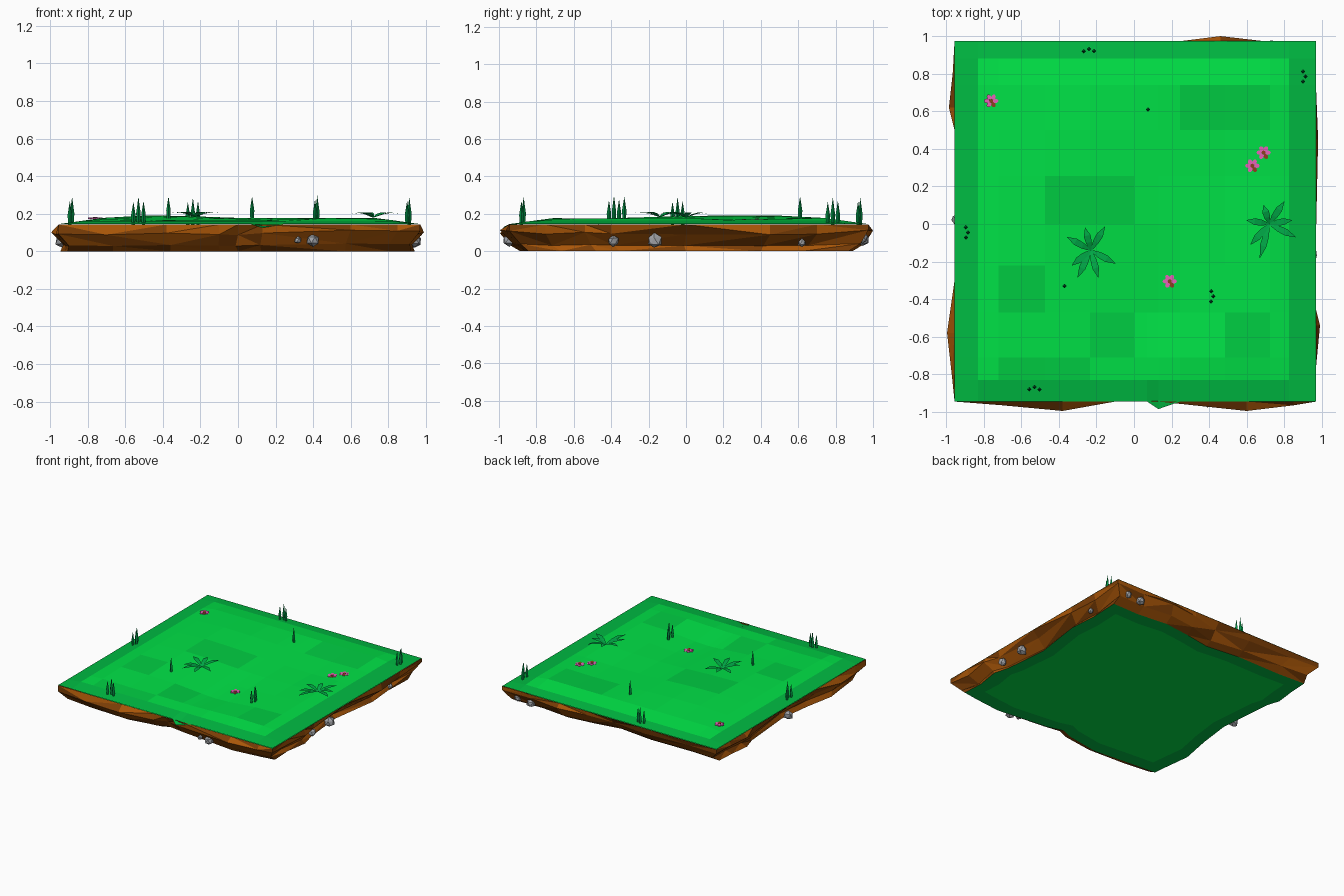
import bpy, bmesh, math, random
from mathutils import Vector, Matrix

random.seed(4)
cube = bpy.data.objects.get("Cube")
if cube:
    bpy.data.objects.remove(cube, do_unlink=True)


def material(name, hexcode):
    def linear(c):
        c /= 255
        return c / 12.92 if c <= 0.04045 else ((c + 0.055) / 1.055) ** 2.4
    colour = [linear(v) for v in bytes.fromhex(hexcode)] + [1]
    mat = bpy.data.materials.new(name)
    mat.use_nodes = True
    mat.diffuse_color = colour
    shader = mat.node_tree.nodes["Principled BSDF"]
    shader.inputs["Base Color"].default_value = colour
    shader.inputs["Roughness"].default_value = 0.9
    return mat


MEADOW = material("meadow green", "00e146")
PATCH = material("patch green", "00cd42")
BORDER = material("border green", "00bb42")
BLADE = material("blade green", "009244")
FERN = material("fern green", "00a846")
SOIL = material("soil brown", "a95608")
DARK_SOIL = material("dark soil brown", "7c3e06")
STONE = material("stone grey", "a2a4a8")
PINK = material("petal pink", "ea62bc")
POLLEN = material("flower centre brown", "8c4020")


def finish(name, bm, mats, location=(0, 0, 0)):
    mesh = bpy.data.meshes.new(name)
    bm.to_mesh(mesh)
    bm.free()
    for mat in mats:
        mesh.materials.append(mat)
    obj = bpy.data.objects.new(name, mesh)
    obj.location = location
    bpy.context.collection.objects.link(obj)
    return obj


# Extents of the grass rim
LEFT, RIGHT, FRONT, BACK = -0.955, 0.97, -0.945, 0.975
RIM = 0.145


def ground(x, y):
    """Height of the meadow: sloping border, soft hills and two hollows."""
    edge = max(0, min(x - LEFT, RIGHT - x, y - FRONT, BACK - y))
    hollow = 0.033 * math.exp(-((x - 0.15) ** 2 + (y + 0.45) ** 2) / 0.08)
    hollow += 0.015 * math.exp(-((x - 0.68) ** 2 + (y - 0.35) ** 2) / 0.06)
    hill = 0.178 + 0.012 * math.cos(4 * x + 1.9) * math.sin(2.5 * y + 1) + 0.006 * y - hollow
    return min(RIM + edge * 0.14, hill)


# Meadow sheet: border band, light middle and darker square patches
def build_meadow():
    xs = [LEFT, -0.83, -0.72, -0.475, -0.235, 0, 0.07, 0.13, 0.245, 0.485, 0.725, 0.825, RIGHT]
    ys = [FRONT, -0.83, -0.71, -0.47, -0.22, 0, 0.255, 0.5, 0.74, 0.88, BACK]
    patches = {(8, 7), (9, 7), (3, 5), (4, 5), (2, 3), (4, 2), (9, 2), (2, 1), (3, 1)}
    bm = bmesh.new()
    grid = [[bm.verts.new((x, y, ground(x, y))) for y in ys] for x in xs]
    grid[7][0].co = (0.13, -0.985, 0.125)
    for i in range(len(xs) - 1):
        for j in range(len(ys) - 1):
            face = bm.faces.new((grid[i][j], grid[i + 1][j], grid[i + 1][j + 1], grid[i][j + 1]))
            if i in (0, len(xs) - 2) or j in (0, len(ys) - 2):
                face.material_index = 2
            elif (i, j) in patches:
                face.material_index = 1
    finish("meadow", bm, [MEADOW, PATCH, BORDER])


# Soil slab: bulging faceted walls and a green underside
def build_soil():
    front = [(LEFT, 0.945), (-0.7, 0.965), (-0.38, 0.995), (-0.1, 0.945), (0, 0.9),
             (0.13, 0.94), (0.6, 0.995), (0.85, 0.965)]
    right = [(FRONT, 0.97), (-0.75, 0.96), (-0.54, 0.99), (-0.4, 0.955), (0, 0.92),
             (0.45, 0.98), (0.7, 0.96)]
    back = [(RIGHT, 0.975), (0.72, 0.97), (0.46, 1), (0.22, 0.97), (0, 0.93),
            (-0.3, 0.965), (-0.7, 0.96)]
    left = [(BACK, 0.955), (0.8, 0.965), (0.62, 0.985), (0.5, 0.95), (0, 0.91),
            (-0.3, 0.945), (-0.58, 0.995), (-0.8, 0.97)]
    # Pairs of rim point and bulge point around the slab
    outline = [((t, FRONT), (t, -o)) for t, o in front]
    outline += [((RIGHT, t), (o, t)) for t, o in right]
    outline += [((t, BACK), (t, o)) for t, o in back]
    outline += [((LEFT, t), (-o, t)) for t, o in left]
    bm = bmesh.new()
    rings = [[], [], [], [], []]
    for rim, (x, y) in outline:
        wobble = random.uniform(-0.015, 0.015)
        points = [(*rim, RIM - 0.002),
                  (x, y, 0.1 + wobble),
                  (x * 0.935 + wobble, y * 0.945 + wobble, 0.035 + wobble / 2),
                  (x * 0.95, y * 0.89, 0),
                  (x * 0.84, y * 0.78, 0)]
        for ring, point in zip(rings, points):
            ring.append(bm.verts.new(point))
    count = len(outline)
    for level in range(4):
        upper, lower = rings[level], rings[level + 1]
        for i in range(count):
            k = (i + 1) % count
            if level == 3:
                bm.faces.new((upper[i], lower[i], lower[k], upper[k])).material_index = 2
                continue
            if random.random() < 0.5:
                tris = [(upper[i], lower[i], lower[k]), (upper[i], lower[k], upper[k])]
            else:
                tris = [(upper[i], lower[i], upper[k]), (lower[i], lower[k], upper[k])]
            for tri in tris:
                bm.faces.new(tri).material_index = int(random.random() < 0.4)
    bm.faces.new(rings[4][::-1]).material_index = 3
    bmesh.ops.recalc_face_normals(bm, faces=bm.faces)
    finish("soil_slab", bm, [SOIL, DARK_SOIL, BORDER, MEADOW])


# Upright spear-shaped grass blade
def build_blade(x, y, height):
    bm = bmesh.new()
    sides = 4
    profile = [(0.009, -0.01), (0.012, height * 0.35)]
    rings = [[bm.verts.new((r * math.cos(math.tau * i / sides), r * math.sin(math.tau * i / sides), z))
              for i in range(sides)] for r, z in profile]
    tip = bm.verts.new((0, 0, height))
    for i in range(sides):
        k = (i + 1) % sides
        bm.faces.new((rings[0][i], rings[0][k], rings[1][k], rings[1][i]))
        bm.faces.new((rings[1][i], rings[1][k], tip))
    finish("grass_blade", bm, [BLADE], (x, y, ground(x, y)))


# Fern with low, arched lance-shaped leaves reaching to given tips
def build_fern(cx, cy, tips):
    bm = bmesh.new()
    for tx, ty in tips:
        reach = Vector((tx - cx, ty - cy, 0))
        side = Vector((-reach.y, reach.x, 0)).normalized()
        rows = []
        for s, width, z in [(0, 0.004, 0), (0.35, 0.016, 0.018), (0.65, 0.018, 0.026), (1, 0.001, 0.022)]:
            mid = reach * s + Vector((0, 0, z))
            rows.append([bm.verts.new(mid - side * width), bm.verts.new(mid + side * width)])
        for a, b in zip(rows, rows[1:]):
            bm.faces.new((a[0], b[0], b[1], a[1]))
    bmesh.ops.recalc_face_normals(bm, faces=bm.faces)
    # Leaves face upwards
    bmesh.ops.reverse_faces(bm, faces=[f for f in bm.faces if f.normal.z < 0])
    finish("fern", bm, [FERN], (cx, cy, ground(cx, cy) + 0.003))


# Flower: six flat petals around a raised centre
def build_flower(x, y):
    bm = bmesh.new()

    def disc(radius, place):
        bmesh.ops.create_cone(bm, cap_ends=True, segments=8, radius1=radius,
                              radius2=radius, depth=0.006, matrix=place)
    for i in range(6):
        disc(0.014, Matrix.Rotation(math.tau * i / 6, 4, "Z") @ Matrix.Translation((0.023, 0, 0.003))
             @ Matrix.Diagonal((1.1, 0.85, 1, 1)))
    petals = len(bm.faces)
    disc(0.011, Matrix.Translation((0, 0, 0.006)))
    bm.faces.ensure_lookup_table()
    for face in bm.faces[petals:]:
        face.material_index = 1
    finish("flower", bm, [PINK, POLLEN], (x, y, ground(x, y) + 0.001))


# Rough stone set in the soil wall
def build_stone(x, y, z, radius):
    bm = bmesh.new()
    bmesh.ops.create_icosphere(bm, subdivisions=1, radius=radius)
    for vert in bm.verts:
        vert.co *= random.uniform(0.85, 1.15)
    finish("stone", bm, [STONE], (x, y, z))


build_meadow()
build_soil()

clumps = [(-0.24, 0.92), (0.9, 0.785), (-0.895, -0.045), (0.41, -0.385), (-0.53, -0.88)]
for cx, cy in clumps:
    along_x = abs(cy) > 0.85
    for step, height in [(-1, 0.11), (0, 0.135), (1, 0.115)]:
        shift, sway = step * 0.027, 0.012 * (1 - abs(step))
        dx, dy = (shift, sway) if along_x else (sway, shift)
        build_blade(cx + dx, cy + dy, height)
for x, y in [(0.075, 0.61), (-0.37, -0.33)]:
    build_blade(x, y, 0.115)

build_fern(-0.23, -0.14, [(-0.355, -0.07), (-0.26, -0.02), (-0.155, -0.015), (-0.1, -0.21),
                          (-0.19, -0.285), (-0.3, -0.285), (-0.33, -0.22)])
build_fern(0.72, 0, [(0.6, 0.02), (0.69, 0.1), (0.8, 0.12), (0.84, 0.02),
                     (0.86, -0.07), (0.67, -0.18), (0.62, -0.11)])

for x, y in [(-0.76, 0.655), (0.69, 0.38), (0.63, 0.31), (0.19, -0.305)]:
    build_flower(x, y)

stones = [(0.4, -0.945, 0.06, 0.035), (0.32, -0.94, 0.06, 0.02),
          (0.94, -0.39, 0.055, 0.031), (0.94, -0.17, 0.055, 0.041), (0.935, 0.62, 0.045, 0.022),
          (0.73, 0.945, 0.06, 0.034), (0.85, 0.945, 0.07, 0.03), (-0.935, 0.02, 0.055, 0.037)]
for stone in stones:
    build_stone(*stone)
